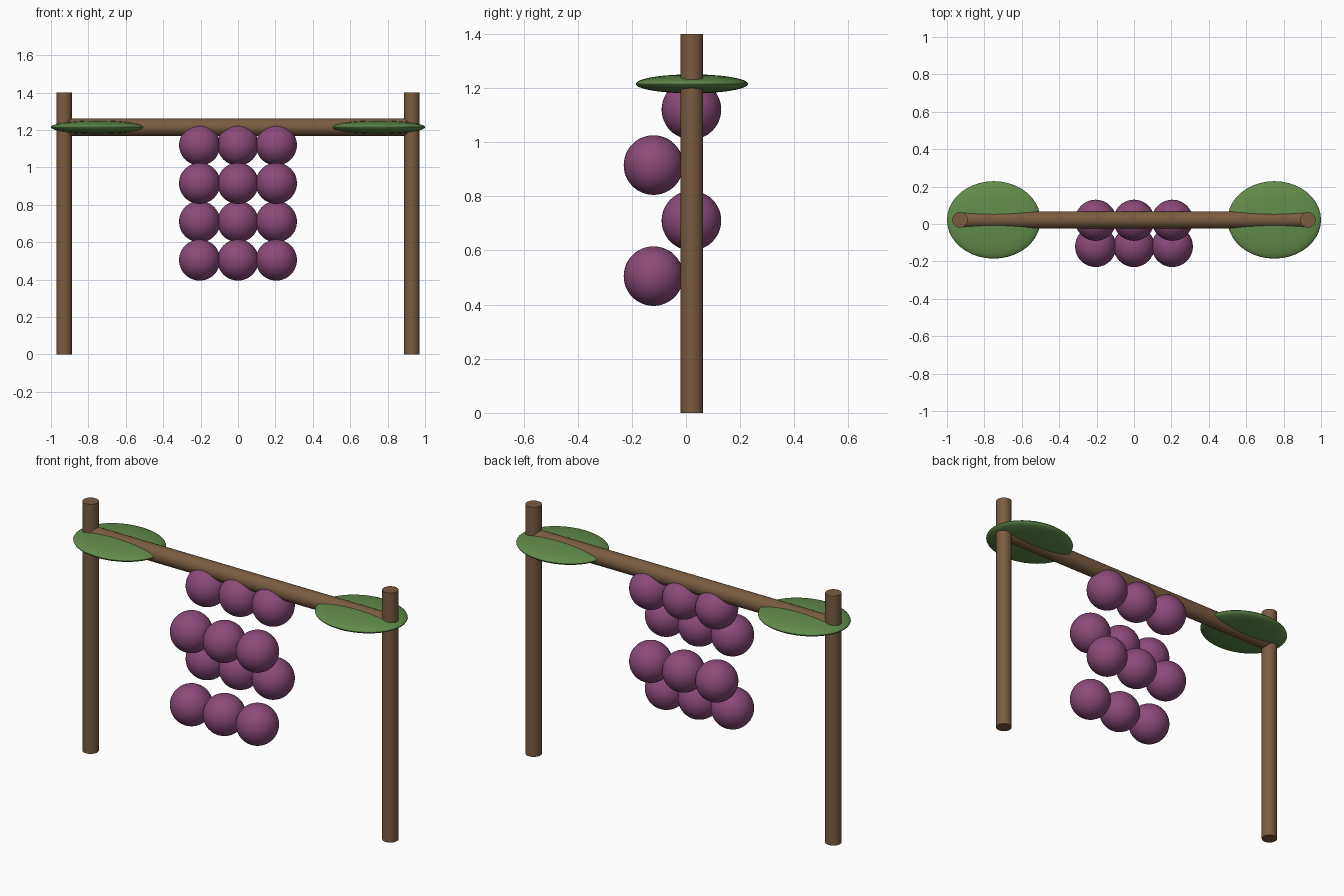
import bpy
import math

if "Cube" in bpy.data.objects:
    bpy.data.objects.remove(bpy.data.objects["Cube"])

Y = 0.022          # depth of the trellis plane
BEAM_Z = 1.215


def material(name, rgb):
    m = bpy.data.materials.new(name)
    m.diffuse_color = (*rgb, 1)
    m.use_nodes = True
    m.node_tree.nodes["Principled BSDF"].inputs["Base Color"].default_value = m.diffuse_color
    return m


wood = material("brown_wood", (0.195, 0.107, 0.051))
leaf_green = material("leaf_green", (0.122, 0.262, 0.07))
grape_purple = material("grape_purple", (0.26, 0.069, 0.19))


def finish(name, mat):
    ob = bpy.context.object
    ob.name = name
    ob.data.materials.append(mat)
    bpy.ops.object.shade_smooth_by_angle(angle=math.radians(40))
    return ob


def rod(name, radius, length, loc, rot=(0, 0, 0)):
    bpy.ops.mesh.primitive_cylinder_add(vertices=32, radius=radius, depth=length,
                                        location=loc, rotation=rot)
    return finish(name, wood)


def ellipsoid(name, size, loc, mat):
    bpy.ops.mesh.primitive_uv_sphere_add(segments=40, ring_count=24, radius=1, location=loc)
    bpy.context.object.scale = size
    bpy.ops.object.transform_apply(location=False, rotation=False, scale=True)
    return finish(name, mat)


# Posts and leaves, one on each side
for side, s in (("left", -1), ("right", 1)):
    rod(side + "_post", 0.0415, 1.4, (s * 0.93, Y, 0.7))
    ellipsoid(side + "_leaf", (0.25, 0.207, 0.035), (s * 0.75, Y, BEAM_Z), leaf_green)

# Horizontal beam
rod("beam", 0.046, 1.86, (0, Y, BEAM_Z), (0, math.pi / 2, 0))

# Grapes in four rows, staggered front to back
for row in range(4):
    for col in range(3):
        ellipsoid(f"grape_{row}_{col}", (0.11, 0.11, 0.11),
                  ((col - 1) * 0.205, -0.12 if row % 2 else 0.02, 1.12 - row * 0.205),
                  grape_purple)
